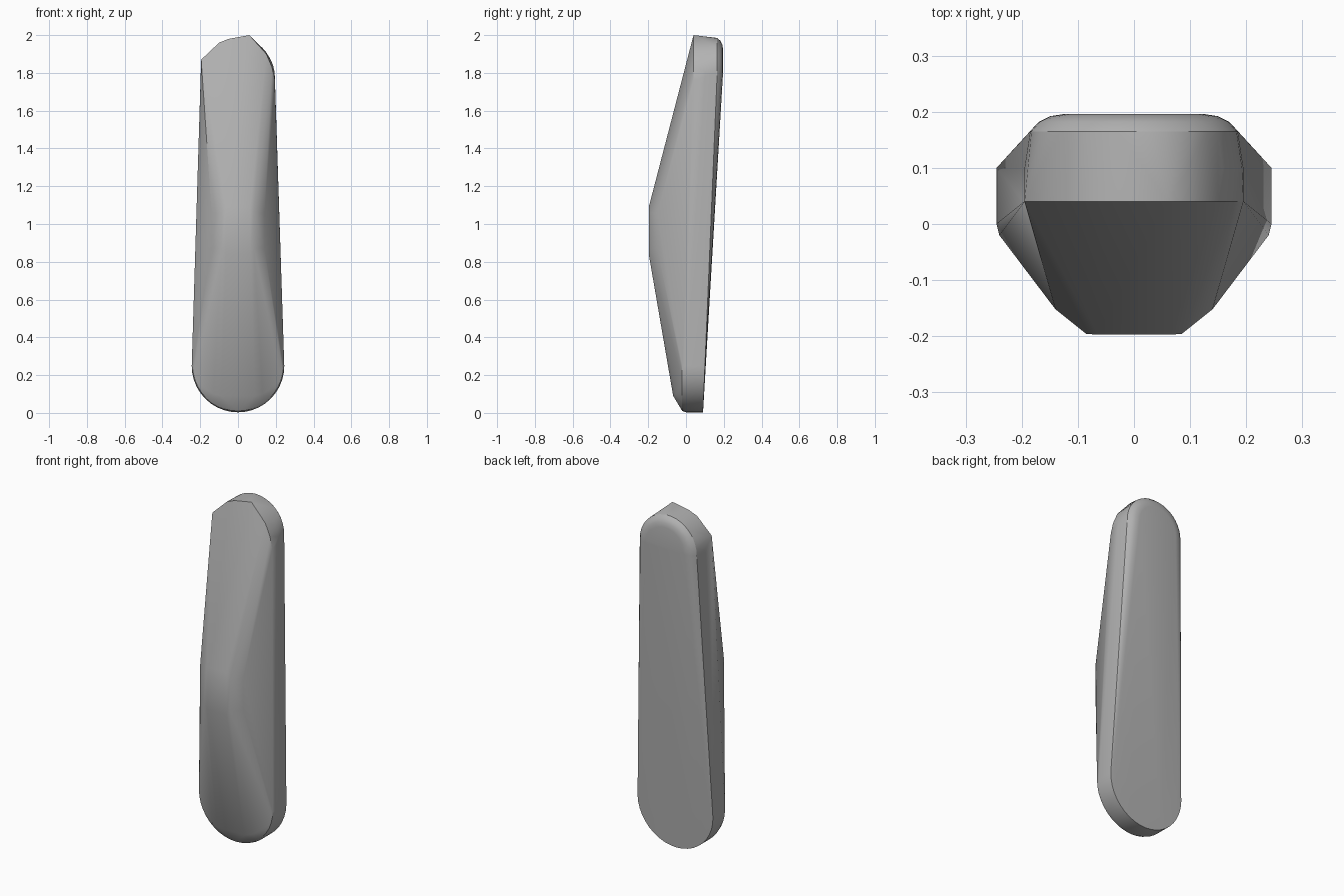
import bpy, bmesh, math

cube = bpy.data.objects.get("Cube")
if cube:
    bpy.data.objects.remove(cube, do_unlink=True)

grey = bpy.data.materials.new("plain grey")
grey.use_nodes = True
colour = (0.45, 0.45, 0.45, 1)
grey.diffuse_color = colour
grey.node_tree.nodes["Principled BSDF"].inputs["Base Color"].default_value = colour


def arc(radius, y, z, up, steps=20, tilt=0.0):
    """Half circle in the xz plane; y shifts by tilt per unit of height."""
    points = []
    for i in range(steps + 1):
        a = math.pi * i / steps
        rise = up * radius * math.sin(a)
        points.append((radius * math.cos(a), y + tilt * rise, z + rise))
    return points


def mirrored(points):
    return [(s * x, y, z) for x, y, z in points for s in (-1, 1)]


points = []
# rounded bottom end: front rim and back rim
points += arc(0.24, -0.02, 0.25, -1)
points += arc(0.245, 0.0, 0.248, -1)
points += arc(0.245, 0.1, 0.248, -1, tilt=0.04)
points += mirrored([(0.09, -0.068, 0.09), (0.13, -0.055, 0.1)])
# rounded top end with a soft back edge
points += arc(0.195, 0.1, 1.78, 1)
for radius, y in ((0.185, 0.165), (0.17, 0.182), (0.15, 0.192), (0.125, 0.196)):
    points += arc(radius, y, 1.8, 1)
# lopsided crest along the top of the front
points += [(x, 0.04, z) for x, z in
           ((-0.195, 1.87), (-0.1, 1.96), (-0.05, 1.98), (0.06, 2.0),
            (0.15, 1.9), (0.18, 1.83), (0.195, 1.76))]
# raised front pad with clipped corners, and the shoulders beside it
points += mirrored([(0.085, -0.196, 0.87), (0.085, -0.196, 1.06),
                    (0.065, -0.197, 0.84), (0.065, -0.197, 1.09),
                    (0.14, -0.152, 0.87), (0.14, -0.152, 1.06)])

# skin the rims into one solid
bm = bmesh.new()
for p in points:
    bm.verts.new(p)
hull = bmesh.ops.convex_hull(bm, input=bm.verts[:])
loose = [v for v in bm.verts if not v.link_faces]
bmesh.ops.delete(bm, geom=loose, context='VERTS')
bmesh.ops.dissolve_limit(bm, angle_limit=math.radians(0.5),
                         verts=bm.verts[:], edges=bm.edges[:])
bmesh.ops.recalc_face_normals(bm, faces=bm.faces[:])

mesh = bpy.data.meshes.new("handle_body")
bm.to_mesh(mesh)
bm.free()
mesh.materials.append(grey)
body = bpy.data.objects.new("handle_body", mesh)
bpy.context.collection.objects.link(body)

bpy.ops.object.select_all(action='DESELECT')
body.select_set(True)
bpy.context.view_layer.objects.active = body
bpy.ops.object.shade_smooth_by_angle(angle=math.radians(25))
